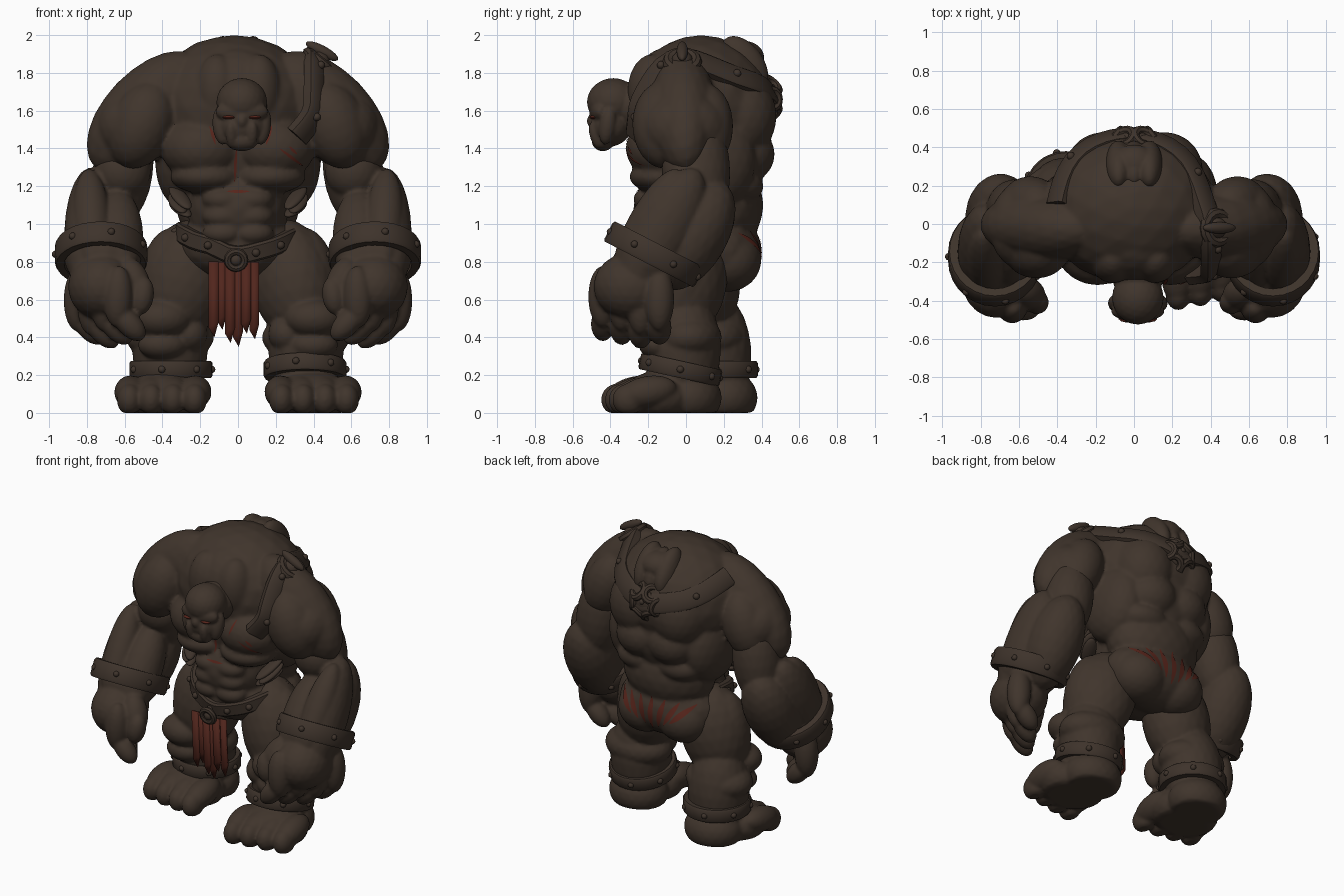
import bpy, bmesh, math
from mathutils import Vector, Matrix
from mathutils.bvhtree import BVHTree

if "Cube" in bpy.data.objects:
    bpy.data.objects.remove(bpy.data.objects["Cube"])


def material(name, rgb):
    m = bpy.data.materials.new(name)
    m.use_nodes = True
    m.diffuse_color = (*rgb, 1)
    m.node_tree.nodes["Principled BSDF"].inputs["Base Color"].default_value = (*rgb, 1)
    return m


hide = material("dark brown hide", (0.051, 0.035, 0.025))
leather = material("brown leather", (0.048, 0.033, 0.024))
cloth = material("red cloth", (0.083, 0.019, 0.012))
paint = material("dark red paint", (0.095, 0.018, 0.011))
hard_parts = []


def finish(name, bm, mat, voxel=0):
    """Turn a bmesh into an object; voxel size fuses overlapping muscles."""
    if not voxel:
        bmesh.ops.recalc_face_normals(bm, faces=bm.faces)
    me = bpy.data.meshes.new(name)
    bm.to_mesh(me)
    bm.free()
    me.materials.append(mat)
    ob = bpy.data.objects.new(name, me)
    bpy.context.collection.objects.link(ob)
    if voxel:
        r = ob.modifiers.new("fuse", 'REMESH')
        r.mode, r.voxel_size, r.use_smooth_shade = 'VOXEL', voxel, True
        s = ob.modifiers.new("soften", 'SMOOTH')
        s.factor, s.iterations = 0.5, 3
    else:
        hard_parts.append(ob)
    return ob


def ball(bm, loc, size, detail=3):
    m = Matrix.Translation(loc) @ Matrix.Diagonal((*size, 1))
    bmesh.ops.create_icosphere(bm, subdivisions=detail, radius=1, matrix=m)


def muscle(bm, a, b, r, flat=1):
    a, b = Vector(a), Vector(b)
    turn = (b - a).to_track_quat('Z', 'Y').to_matrix().to_4x4()
    m = Matrix.Translation((a + b) / 2) @ turn @ Matrix.Diagonal((r, r * flat, (b - a).length / 2, 1))
    bmesh.ops.create_icosphere(bm, subdivisions=3, radius=1, matrix=m)


def sweep(bm, frames, w, t, closed=False):
    """Strap with bevelled edges along (point, side, outward) frames."""
    prof = [(-w, -0.03), (-w, t * 0.6), (-w * 0.75, t), (w * 0.75, t), (w, t * 0.6), (w, -0.03)]
    rows = [[bm.verts.new(p + s * a + n * b) for a, b in prof] for p, s, n in frames]
    k = len(prof)
    for i in range(len(rows) - (not closed)):
        p, q = rows[i], rows[(i + 1) % len(rows)]
        for j in range(k):
            bm.faces.new((p[j], p[(j + 1) % k], q[(j + 1) % k], q[j]))
    if not closed:
        bm.faces.new(rows[0])
        bm.faces.new(rows[-1])


def cuff(name, centre, axis, rx, ry, w):
    """Studded ring around a limb."""
    bm = bmesh.new()
    turn = Vector(axis).to_track_quat('Z', 'Y').to_matrix()
    frames = []
    for i in range(28):
        t = math.tau * i / 28
        n = turn @ Vector((math.cos(t), math.sin(t), 0))
        p = Vector(centre) + turn @ Vector((rx * math.cos(t), ry * math.sin(t), 0))
        frames.append((p, turn @ Vector((0, 0, 1)), n))
    sweep(bm, frames, w, 0.02, True)
    for p, s, n in frames[2::4]:
        ball(bm, p + n * 0.016, (0.02,) * 3, 2)
    finish(name, bm, leather)


def torus(bm, centre, axis, R, r):
    turn = Vector(axis).to_track_quat('Z', 'Y').to_matrix()
    rows = []
    for i in range(16):
        t = math.tau * i / 16
        rows.append([bm.verts.new(Vector(centre) + turn @ Vector((
            (R + r * math.cos(u)) * math.cos(t), (R + r * math.cos(u)) * math.sin(t), r * math.sin(u))))
            for u in [math.tau * j / 8 for j in range(8)]])
    for i in range(16):
        for j in range(8):
            p, q = rows[i], rows[(i + 1) % 16]
            bm.faces.new((p[j], p[(j + 1) % 8], q[(j + 1) % 8], q[j]))


# Torso: hunched back, chest, sloping shoulders, waist and draped hips
bm = bmesh.new()
ball(bm, (-0.02, 0.08, 1.62), (0.45, 0.39, 0.38))
ball(bm, (0, -0.08, 1.69), (0.27, 0.22, 0.25))
ball(bm, (0, 0.1, 1.38), (0.38, 0.34, 0.32))
ball(bm, (0, 0.02, 1.08), (0.27, 0.3, 0.26))
ball(bm, (0, 0.18, 1.1), (0.33, 0.23, 0.26))
ball(bm, (0, 0.06, 0.88), (0.34, 0.31, 0.2))
ball(bm, (0, 0.18, 0.86), (0.36, 0.22, 0.21))
for s in (-1, 1):
    ball(bm, (s * 0.19, -0.12, 1.4), (0.22, 0.2, 0.17))
    ball(bm, (s * 0.17, -0.12, 1.25), (0.19, 0.18, 0.09))
    ball(bm, (s * 0.28, 0.13, 1.34), (0.16, 0.24, 0.27))
    ball(bm, (s * 0.16, 0.28, 1.57), (0.2, 0.2, 0.23))
    ball(bm, (s * 0.12, 0.3, 1.37), (0.18, 0.17, 0.16))
    ball(bm, (s * 0.15, 0.28, 1.2), (0.17, 0.13, 0.1))
    ball(bm, (s * 0.15, 0.22, 0.81), (0.19, 0.18, 0.17))
    ball(bm, (s * 0.11, -0.18, 1.7), (0.12, 0.13, 0.2))
    for i in range(3):
        ball(bm, (s * 0.08, -0.19, 1.13 - i * 0.09), (0.11, 0.09, 0.065))
    muscle(bm, (s * 0.2, -0.03, 1.88), (s * 0.76, 0.0, 1.3), 0.18, 1.25)
    muscle(bm, (s * 0.42, -0.12, 1.75), (s * 0.6, -0.11, 1.3), 0.17)
    muscle(bm, (s * 0.46, 0.1, 1.74), (s * 0.62, 0.1, 1.3), 0.15)
    ball(bm, (s * 0.58, -0.01, 1.51), (0.175, 0.23, 0.19))
torso = finish("torso", bm, hide, 0.014)

# Arms: upper arm, heavy forearm, hand with curled fingers
for s, side in ((-1, "right"), (1, "left")):
    bm = bmesh.new()
    muscle(bm, (s * 0.57, 0.07, 1.58), (s * 0.65, 0.08, 0.98), 0.16)
    ball(bm, (s * 0.61, 0.0, 1.28), (0.15, 0.13, 0.15))
    muscle(bm, (s * 0.78, 0.06, 1.29), (s * 0.8, -0.32, 0.62), 0.13, 1.25)
    muscle(bm, (s * 0.79, -0.04, 1.29), (s * 0.76, -0.36, 0.74), 0.1)
    muscle(bm, (s * 0.69, 0.2, 1.22), (s * 0.71, -0.12, 0.66), 0.18)
    muscle(bm, (s * 0.64, 0.0, 1.18), (s * 0.64, -0.34, 0.66), 0.14)
    ball(bm, (s * 0.72, -0.18, 0.82), (0.2, 0.2, 0.17))
    ball(bm, (s * 0.72, -0.29, 0.67), (0.18, 0.2, 0.18))
    for i in range(4):
        x, y = s * (0.84 - i * 0.07), -0.14 - i * 0.1
        low = 0.36 + 0.02 * abs(i - 1)
        muscle(bm, (x, y, 0.78), (x + s * 0.01, y, low + 0.05), 0.078)
        muscle(bm, (x + s * 0.02, y, low + 0.15), (x - s * 0.13, y, low - 0.01), 0.064)
    muscle(bm, (s * 0.6, -0.32, 0.82), (s * 0.5, -0.4, 0.58), 0.08)
    muscle(bm, (s * 0.49, -0.4, 0.72), (s * 0.52, -0.42, 0.52), 0.06)
    finish(side + "_arm", bm, hide, 0.012)
    cuff(side + "_wrist_cuff", (s * 0.725, -0.17, 0.84), (0, -0.46, -0.89), 0.225, 0.25, 0.06)

# Legs: the left one strides forward
for s, side, dy in ((-1, "right", 0.19), (1, "left", 0.0)):
    bm = bmesh.new()
    back = dy * 0.7
    muscle(bm, (s * 0.21, 0.06 + dy * 0.15, 1.02), (s * 0.36, back - 0.06, 0.38), 0.21, 1.1)
    muscle(bm, (s * 0.34, 0.02 + dy * 0.2, 0.98), (s * 0.4, back - 0.06, 0.46), 0.15)
    muscle(bm, (s * 0.36, back - 0.01, 0.66), (s * 0.36, dy - 0.02, 0), 0.2)
    ball(bm, (s * 0.36, back + 0.01, 0.4), (0.235, 0.18, 0.13))
    ball(bm, (s * 0.4, back - 0.16, 0.5), (0.155, 0.13, 0.105))
    ball(bm, (s * 0.26, back - 0.1, 0.42), (0.1, 0.11, 0.1))
    ball(bm, (s * 0.4, back - 0.15, 0.36), (0.13, 0.1, 0.08))
    ball(bm, (s * 0.36, dy + 0.01, 0.08), (0.2, 0.18, 0.15))
    ball(bm, (s * 0.39, dy - 0.15, 0.08), (0.23, 0.2, 0.14))
    for i in range(4):
        x = s * (0.22 + i * 0.115)
        y = dy - 0.33 + 0.02 * i
        muscle(bm, (x, y + 0.22, 0.14), (x + s * 0.01, y - 0.09, 0.08), 0.085)
        ball(bm, (x + s * 0.01, y - 0.035, 0.07), (0.066, 0.085, 0.085))
    for v in bm.verts:
        v.co.z = max(v.co.z, 0)
    finish(side + "_leg", bm, hide, 0.012)
    cuff(side + "_ankle_cuff", (s * 0.355, dy - 0.03, 0.23), (0, 0.22 * (s > 0), 1), 0.2, 0.2, 0.045)

# Head: skull, brow, heavy jaw and tusks
bm = bmesh.new()
ball(bm, (0.02, -0.385, 1.645), (0.135, 0.14, 0.128))
ball(bm, (0.02, -0.25, 1.62), (0.14, 0.16, 0.14))
ball(bm, (0.02, -0.4, 1.52), (0.135, 0.11, 0.11))
muscle(bm, (-0.12, -0.455, 1.595), (0.16, -0.455, 1.595), 0.055, 1.2)
ball(bm, (0.02, -0.49, 1.545), (0.032, 0.035, 0.04))
ball(bm, (0.02, -0.44, 1.44), (0.085, 0.06, 0.055))
for s in (-1, 1):
    muscle(bm, (0.02 + s * 0.12, -0.4, 1.62), (0.02 + s * 0.1, -0.43, 1.42), 0.045)
    muscle(bm, (0.02 + s * 0.05, -0.46, 1.4), (0.02 + s * 0.06, -0.5, 1.54), 0.03)
finish("head", bm, hide, 0.009)
bm = bmesh.new()
for s in (-1, 1):
    ball(bm, (0.02 + s * 0.067, -0.488, 1.565), (0.036, 0.024, 0.01), 2)
finish("eyes", bm, paint)

# Surface lookup so that straps and paint lie on the torso
skin = BVHTree.FromObject(torso, bpy.context.evaluated_depsgraph_get())


def strap(name, path, w, centre, stud_step):
    pts = []
    for a, b in zip(path, path[1:]):
        pts += [Vector(a).lerp(Vector(b), i / 5) for i in range(5)]
    pts = [skin.find_nearest(p)[0] for p in pts + [Vector(path[-1])]]
    for _ in range(2):
        pts = pts[:1] + [(a + b + c) / 3 for a, b, c in zip(pts, pts[1:], pts[2:])] + pts[-1:]
    bm, frames = bmesh.new(), []
    for i, p in enumerate(pts):
        along = (pts[min(i + 1, len(pts) - 1)] - pts[max(i - 1, 0)]).normalized()
        side = along.cross(p - Vector(centre)).normalized()
        frames.append((p, side, side.cross(along).normalized()))
    sweep(bm, frames, w, 0.03)
    for p, s, n in frames[2::stud_step]:
        ball(bm, p + n * 0.03, (0.022,) * 3, 2)
    finish(name, bm, leather)


strap("shoulder_strap", [(0.36, -0.33, 1.5), (0.4, -0.25, 1.7), (0.42, -0.02, 1.9), (0.28, 0.32, 1.74),
      (0, 0.48, 1.66), (-0.26, 0.36, 1.7), (-0.4, 0.1, 1.82)], 0.065, (0, 0.05, 1.5), 6)
strap("belt", [(-0.36, 0.08, 1.0), (-0.32, -0.12, 0.96), (-0.17, -0.27, 0.87), (0, -0.3, 0.81),
      (0.17, -0.27, 0.86), (0.32, -0.12, 0.94), (0.36, 0.08, 0.97)], 0.048, (0, 0.05, 0.9), 4)

# Buckle, shoulder ring, back knot and bundle
bm = bmesh.new()
torus(bm, (-0.01, -0.32, 0.81), (0, 1, 0.2), 0.045, 0.02)
ball(bm, (-0.01, -0.31, 0.81), (0.035, 0.03, 0.035), 2)
finish("belt_buckle", bm, leather)
bm = bmesh.new()
torus(bm, (0.43, -0.02, 1.86), (0.6, 0, 0.75), 0.075, 0.03)
ball(bm, (0.42, -0.02, 1.86), (0.07, 0.06, 0.06), 2)
muscle(bm, (0.36, -0.02, 1.96), (0.53, -0.02, 1.87), 0.03)
finish("shoulder_ring", bm, leather)
bm = bmesh.new()
for i in range(6):
    t = math.tau * i / 6
    torus(bm, (0.1 * math.cos(t), 0.45, 1.66 + 0.085 * math.sin(t)), (math.cos(t), 0.8, math.sin(t)), 0.05, 0.024)
ball(bm, (0, 0.45, 1.66), (0.1, 0.05, 0.09), 2)
finish("back_knot", bm, leather)
bm = bmesh.new()
for i in range(3):
    x = -0.08 + i * 0.08
    muscle(bm, (x, 0.21, 1.985 - 0.02 * (i % 2)), (x, 0.41, 1.72), 0.07, 1.4)
ball(bm, (0, 0.31, 1.88), (0.12, 0.105, 0.09))
finish("back_bundle", bm, hide, 0.01)

# Ragged loincloth of pointed strips
bm = bmesh.new()
for i, low in enumerate((0.4, 0.44, 0.37, 0.35, 0.42, 0.39)):
    x, y = -0.155 + i * 0.043, -0.3 + 0.014 * (i % 2)
    outline = [(x, 0.8), (x + 0.052, 0.8), (x + 0.052, low + 0.08), (x + 0.03, low), (x, low + 0.05)]
    bm.faces.new([bm.verts.new((u, y + (0.8 - z) * 0.06, z)) for u, z in outline])
finish("loincloth", bm, cloth).modifiers.new("thickness", 'SOLIDIFY').thickness = 0.012

# Torn rags hanging at the ribs
bm = bmesh.new()
for s in (-1, 1):
    for i in range(3):
        muscle(bm, (s * 0.35, 0.0, 1.2 - i * 0.04), (s * (0.26 + 0.03 * (i % 2)), -0.17, 1.08 - i * 0.02), 0.045, 0.5)
finish("rib_rags", bm, leather)


def marks(name, strokes, face, w):
    """Tapered paint strokes laid on the torso; face is -1 front, 1 back."""
    bm = bmesh.new()
    for x0, z0, x1, z1 in strokes:
        a, b = Vector((x0, 0, z0)), Vector((x1, 0, z1))
        across = (b - a).cross(Vector((0, 1, 0))).normalized()
        last = None
        for i in range(9):
            wide = w * (0.15 + math.sin(math.pi * i / 8))
            row = []
            for k in (-1, 0, 1):
                p = a.lerp(b, i / 8) + across * wide * k
                hit, n, _, _ = skin.ray_cast(Vector((p.x, face, p.z)), Vector((0, -face, 0)))
                row.append(bm.verts.new(hit + n * 0.005 if hit else p))
            if last:
                for k in (0, 1):
                    bm.faces.new((last[k], last[k + 1], row[k + 1], row[k]))
            last = row
    finish(name, bm, paint)


marks("chest_marks", [(-0.01, 1.4, -0.02, 1.22), (0.22, 1.4, 0.34, 1.31), (0.27, 1.41, 0.31, 1.37),
                      (-0.15, 1.52, -0.12, 1.42), (0.18, 1.52, 0.15, 1.42), (-0.06, 1.17, 0.06, 1.17)], -1, 0.007)
marks("rear_marks", [(0.05 * i, 0.75 + 0.025 * abs(i), 0.093 * i, 0.98 - 0.01 * abs(i)) for i in range(-3, 4)], 1, 0.017)

# Keep hard edges crisp on straps and metalwork
for ob in bpy.context.selected_objects:
    ob.select_set(False)
for ob in hard_parts:
    ob.select_set(True)
bpy.context.view_layer.objects.active = hard_parts[0]
bpy.ops.object.shade_smooth_by_angle(angle=math.radians(40))
